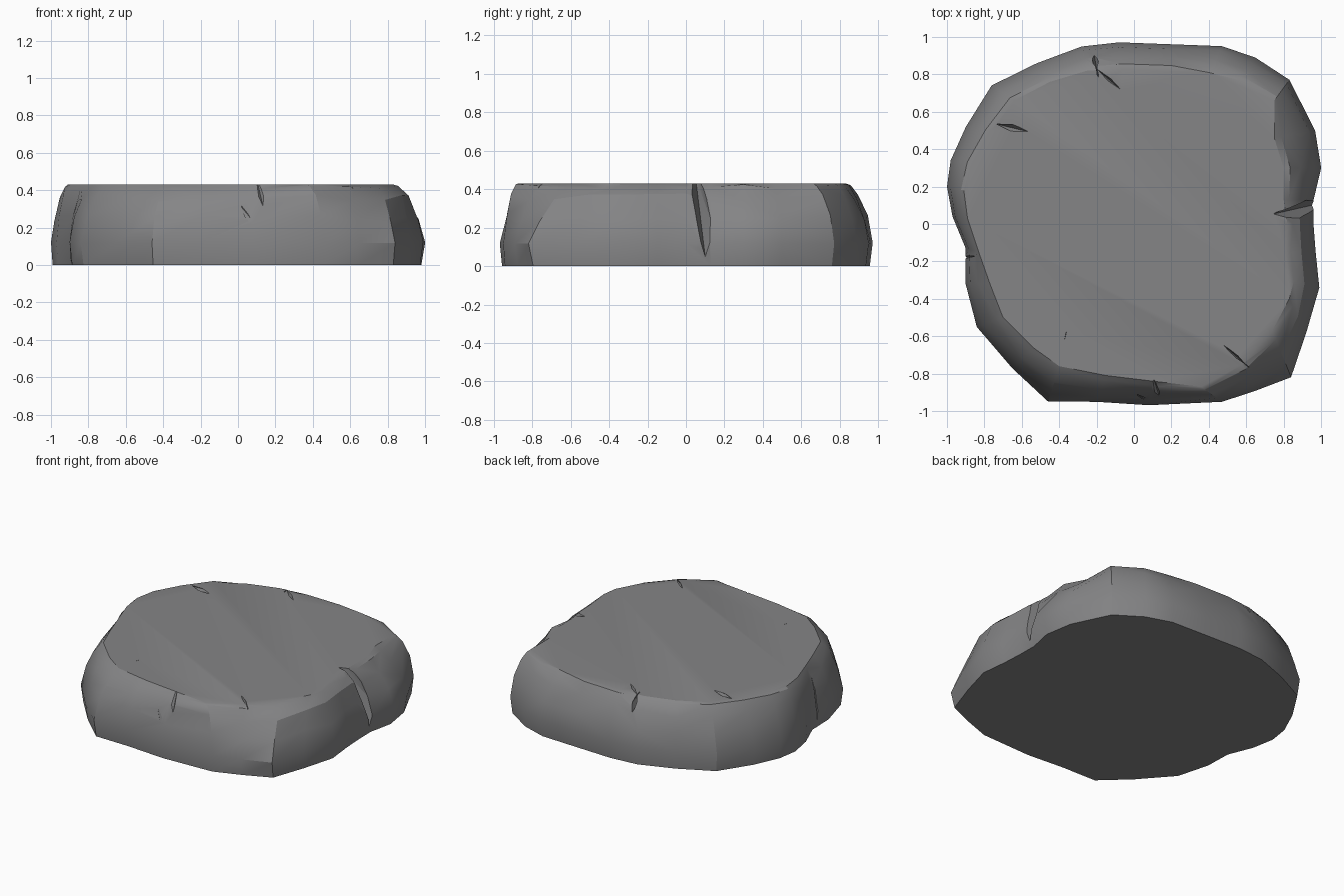
import bpy, bmesh, random
from mathutils import Vector

random.seed(4)
cube = bpy.data.objects.get("Cube")
if cube:
    bpy.data.objects.remove(cube, do_unlink=True)

stone = bpy.data.materials.new("grey_stone")
stone.use_nodes = True
color = (0.235, 0.235, 0.24, 1)
stone.diffuse_color = color
bsdf = stone.node_tree.nodes["Principled BSDF"]
bsdf.inputs["Base Color"].default_value = color
bsdf.inputs["Roughness"].default_value = 0.9

# Widest outline and the matching rim of the flat top, counterclockwise
outer = [(.96, 0), (.96, .13), (1, .3), (.97, .5), (.83, .77), (.65, .89), (.47, .95),
         (.2, .96), (-.08, .97), (-.28, .95), (-.52, .86), (-.76, .74), (-.9, .52),
         (-.98, .34), (-1, .2), (-.97, .04), (-.9, -.13), (-.9, -.32), (-.84, -.55),
         (-.65, -.77), (-.46, -.95), (-.2, -.95), (.08, -.97), (.47, -.95), (.65, -.89),
         (.84, -.82), (.92, -.58), (.99, -.34), (.97, -.15)]
rim = [(.82, 0), (.8, .13), (.8, .3), (.75, .46), (.75, .66), (.56, .77), (.4, .81),
       (.2, .82), (-.06, .83), (-.25, .82), (-.45, .76), (-.64, .66), (-.77, .5),
       (-.87, .33), (-.91, .18), (-.89, .03), (-.83, -.15), (-.77, -.32), (-.7, -.5),
       (-.54, -.66), (-.4, -.76), (-.15, -.81), (.1, -.84), (.36, -.87), (.58, -.75),
       (.74, -.57), (.83, -.4), (.83, -.3), (.81, -.15)]
# Height, blend from outline to rim, roughness
levels = [(0, .1, 0), (.12, 0, .01), (.25, .2, .05), (.36, .5, .05), (.415, .82, .03), (.43, 1, 0)]


def make_object(name, bm):
    bmesh.ops.recalc_face_normals(bm, faces=bm.faces)
    mesh = bpy.data.meshes.new(name)
    bm.to_mesh(mesh)
    bm.free()
    mesh.materials.append(stone)
    obj = bpy.data.objects.new(name, mesh)
    bpy.context.collection.objects.link(obj)
    return obj


# Slab body lofted through uneven rings
bm = bmesh.new()
rings = []
for z, blend, rough in levels:
    ring = []
    for o, r in zip(outer, rim):
        t = blend + random.uniform(-rough, rough)
        p = Vector(o).lerp(Vector(r), t)
        ring.append(bm.verts.new((p.x, p.y, z + random.uniform(-rough, rough) * .4)))
    rings.append(ring)
count = len(outer)
for low, high in zip(rings, rings[1:]):
    for i in range(count):
        j = (i + 1) % count
        quad = bm.faces.new((low[i], low[j], high[j], high[i]))
        if random.random() < .5:
            bmesh.ops.triangulate(bm, faces=[quad])
bm.faces.new(rings[0][::-1])
bm.faces.new(rings[-1])
rock = make_object("rock_slab", bm)


def carve(name, points):
    """Cut the convex hull of the points out of the slab."""
    cut = bmesh.new()
    for p in points:
        cut.verts.new(p)
    bmesh.ops.convex_hull(cut, input=cut.verts)
    cutter = make_object(name, cut)
    cutter.hide_render = True
    mod = rock.modifiers.new(name, 'BOOLEAN')
    mod.operation = 'DIFFERENCE'
    mod.solver = 'EXACT'
    mod.object = cutter
    bpy.context.view_layer.objects.active = rock
    bpy.ops.object.modifier_apply(modifier=name)
    bpy.data.objects.remove(cutter, do_unlink=True)


def crack(name, a, b, width, depth):
    """Cut a thin spindle from a to b, widest in the middle."""
    a, b = Vector(a), Vector(b)
    mid = (a + b) / 2
    side = (b - a).cross(Vector((0, 0, 1))).normalized() * width
    down = side.cross(b - a).normalized() * depth
    carve(name, [a, b, mid + side, mid - side, mid + down, mid - down])


# Large split on the left side
carve("side_split", [(.73, .05, .46), (1.1, -.05, .46), (1.1, .17, .46),
                     (.95, .1, .05), (1.1, .07, .05), (1.1, .2, .05)])
# Hollow in the right side
carve("right_hollow", [(-.84, -.17, .46), (-1.1, -.1, .46), (-1.1, -.22, .46),
                       (-.89, -.18, 0.03), (-1.1, -.12, .03), (-1.1, -.24, .03)])
# Chip in the front rim
carve("front_chip", [(.1, -.81, .46), (.02, -.95, .46), (.2, -.95, .46), (.16, -1, .2)])

# Thin cracks around the rim
crack("back_crack_outer", (-.22, .94, .33), (-.19, .78, .44), .018, .05)
crack("back_crack_inner", (-.2, .83, .43), (-.06, .71, .435), .01, .03)
crack("right_crack", (-.76, .54, .42), (-.55, .49, .435), .02, .03)
crack("front_right_crack", (-.36, -.57, .435), (-.43, -.86, .33), .012, .04)
crack("front_left_crack", (.47, -.64, .435), (.63, -.78, .41), .01, .03)
crack("front_face_crack", (0, -.9, .33), (.1, -.965, .2), .01, .025)

bpy.ops.object.select_all(action='DESELECT')
rock.select_set(True)
bpy.context.view_layer.objects.active = rock
bpy.ops.object.shade_smooth_by_angle(angle=0.45)
